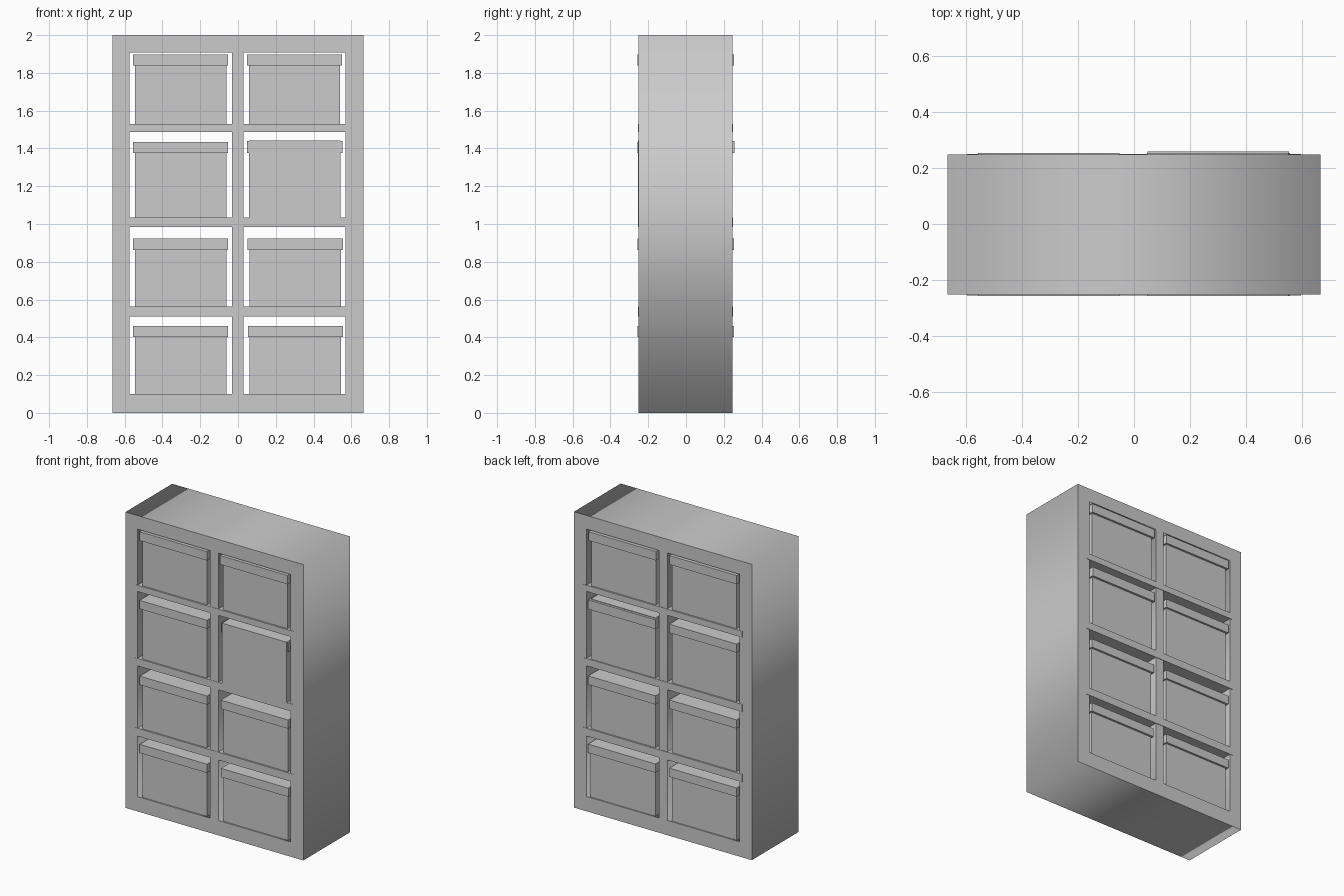
import bpy

if "Cube" in bpy.data.objects:
    bpy.data.objects.remove(bpy.data.objects["Cube"])


def box(name, x0, x1, y0, y1, z0, z1):
    """Axis-aligned block given by its limits."""
    bpy.ops.mesh.primitive_cube_add(
        size=1, location=((x0 + x1) / 2, (y0 + y1) / 2, (z0 + z1) / 2))
    ob = bpy.context.object
    ob.name = name
    ob.scale = (x1 - x0, y1 - y0, z1 - z0)
    bpy.ops.object.transform_apply(location=False, rotation=False, scale=True)
    return ob


# Frame: outline with two tall openings, extruded through the depth
F0, F1 = -0.252, 0.247
curve = bpy.data.curves.new("frame", "CURVE")
curve.dimensions = "2D"
curve.fill_mode = "BOTH"
curve.extrude = (F1 - F0) / 2
for x0, x1, z0, z1 in [(-0.665, 0.665, 0, 2),
                       (-0.574, -0.033, 0.10, 1.908),
                       (0.03, 0.57, 0.10, 1.908)]:
    sp = curve.splines.new("POLY")
    sp.points.add(3)
    for p, (x, z) in zip(sp.points, [(x0, z0), (x1, z0), (x1, z1), (x0, z1)]):
        p.co = (x, z, 0, 1)
    sp.use_cyclic_u = True
frame = bpy.data.objects.new("frame", curve)
bpy.context.collection.objects.link(frame)
frame.location.y = (F0 + F1) / 2
frame.rotation_euler.x = 1.5707963
bpy.context.view_layer.objects.active = frame
frame.select_set(True)
bpy.ops.object.convert(target="MESH")

# Shelves: let into the frame, standing slightly proud of it
for z0, z1 in [(1.488, 1.53), (0.985, 1.035), (0.51, 0.563)]:
    box("shelf", -0.595, 0.595, F0 - 0.002, F1 + 0.003, z0, z1)

# Storage boxes: (x offset, floor, lid bottom, lid top)
boxes = [(-0.304, 1.53, 1.838, 1.898), (0.299, 1.53, 1.838, 1.898),
         (-0.304, 1.035, 1.376, 1.434),
         (-0.304, 0.563, 0.863, 0.922), (0.303, 0.563, 0.863, 0.922),
         (-0.304, 0.10, 0.402, 0.461), (0.304, 0.10, 0.402, 0.461)]
for cx, floor, lid0, lid1 in boxes:
    box("box_body", cx - 0.242, cx + 0.242, -0.243, 0.239, floor, lid0 + 0.02)
    box("box_lid", cx - 0.252, cx + 0.252, -0.257, 0.253, lid0, lid1)

# Box with its lid pushed back, so the body front reaches the top
box("box_body", 0.058, 0.542, -0.254, 0.243, 1.035, 1.443)
box("box_lid", 0.048, 0.552, -0.247, 0.258, 1.376, 1.439)
